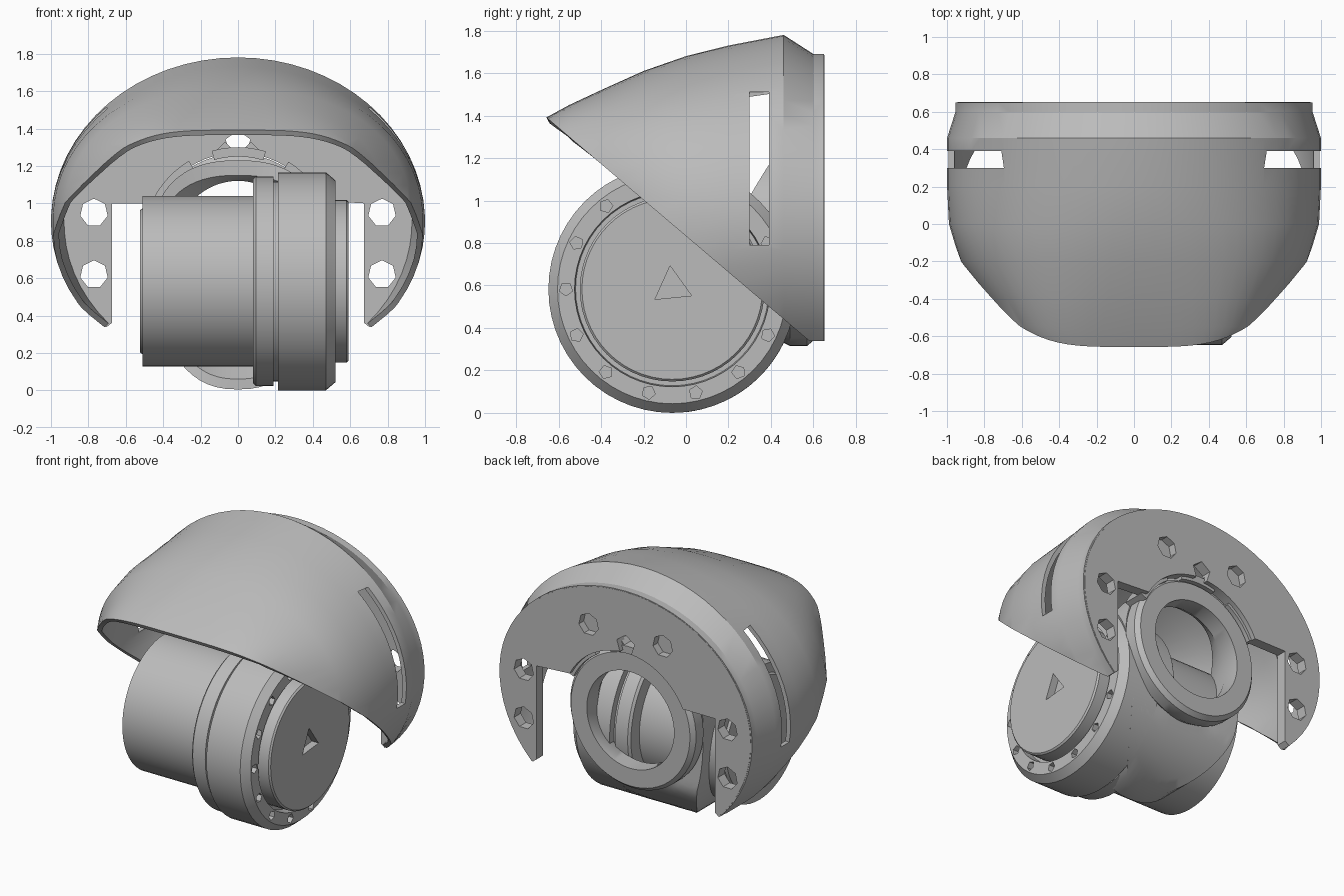
import bpy, bmesh, math
from math import sin, cos, pi, radians
from mathutils import Matrix, Vector

if "Cube" in bpy.data.objects:
    bpy.data.objects.remove(bpy.data.objects["Cube"], do_unlink=True)

grey = bpy.data.materials.new("plain_grey")
grey.use_nodes = True
grey.diffuse_color = (0.5, 0.5, 0.5, 1)
grey.node_tree.nodes["Principled BSDF"].inputs["Base Color"].default_value = (0.5, 0.5, 0.5, 1)


def activate(ob):
    bpy.ops.object.select_all(action="DESELECT")
    ob.select_set(True)
    bpy.context.view_layer.objects.active = ob


def finish(name, bm, fix=True, angle=30):
    if fix:
        bmesh.ops.recalc_face_normals(bm, faces=bm.faces)
    mesh = bpy.data.meshes.new(name)
    bm.to_mesh(mesh)
    bm.free()
    mesh.materials.append(grey)
    ob = bpy.data.objects.new(name, mesh)
    bpy.context.collection.objects.link(ob)
    activate(ob)
    bpy.ops.object.shade_smooth_by_angle(angle=radians(angle))
    return ob


def skin(bm, rings, closed=True, wrap=False):
    """Join successive rings of points with quads."""
    vs = [[bm.verts.new(p) for p in r] for r in rings]
    n = len(vs[0])
    for i in range(len(vs) if wrap else len(vs) - 1):
        a, b = vs[i], vs[(i + 1) % len(vs)]
        for j in range(n if closed else n - 1):
            k = (j + 1) % n
            bm.faces.new((a[j], b[j], b[k], a[k]))
    return vs


def lathe_x(name, profile, cy, cz, seg=56):
    """Turn (x, radius) points about an axis along x, with end caps."""
    bm = bmesh.new()
    rings = [[(x, cy + r * cos(2 * pi * k / seg), cz + r * sin(2 * pi * k / seg))
              for k in range(seg)] for x, r in profile]
    vs = skin(bm, rings)
    bm.faces.new(vs[0])
    bm.faces.new(vs[-1])
    return finish(name, bm)


def peg(bm, pos, axis, r, depth, seg=7, spin=0.0):
    rot = Vector(axis).to_track_quat("Z", "Y").to_matrix().to_4x4()
    bmesh.ops.create_cone(bm, cap_ends=True, segments=seg, radius1=r, radius2=r, depth=depth,
                          matrix=Matrix.Translation(pos) @ rot @ Matrix.Rotation(spin, 4, "Z"))


def box(bm, pos, size):
    bmesh.ops.create_cube(bm, size=1, matrix=Matrix.Translation(pos) @ Matrix.Diagonal((*size, 1)))


def cut(ob, bm):
    """Subtract the cutter mesh, apply all modifiers and restore sharp edges."""
    cutter = finish("cutter", bm)
    mod = ob.modifiers.new("cut", "BOOLEAN")
    mod.operation = "DIFFERENCE"
    mod.solver = "EXACT"
    mod.object = cutter
    activate(ob)
    for m in list(ob.modifiers):
        bpy.ops.object.modifier_apply(modifier=m.name)
    bpy.data.objects.remove(cutter, do_unlink=True)
    bpy.ops.object.shade_smooth_by_angle(angle=radians(25))


def oval(t, rx, up, down, n):
    """Point of an oval, squarer for larger n, with its own upper and lower heights."""
    c, s = cos(t), sin(t)
    x = rx * math.copysign(abs(c) ** (2 / n), c)
    return x, (up if s > 0 else down) * math.copysign(abs(s) ** (2 / n), s)


ARC = [radians(-42 + 264 * j / 48) for j in range(49)]
HOOD_Z = 0.9


def section(y, rx, rz, n):
    """Horseshoe section of the hood."""
    return [(x, y, HOOD_Z + z) for x, z in (oval(a, rx, rz, 0.84, n) for a in ARC)]


# hood: lofted shell trimmed by a sloping plane
bm = bmesh.new()
stations = [(-0.66, 0.59, 0.49, 3.8), (-0.55, 0.69, 0.55, 3.3), (-0.4, 0.79, 0.62, 2.7),
            (-0.2, 0.93, 0.71, 2.3), (0, 0.99, 0.78, 2.1), (0.2, 1, 0.83, 2),
            (0.46, 1, 0.88, 2), (0.6, 0.955, 0.79, 2), (0.65, 0.955, 0.79, 2)]
skin(bm, [section(*s) for s in stations], closed=False)
bmesh.ops.bisect_plane(bm, geom=bm.verts[:] + bm.edges[:] + bm.faces[:], dist=1e-5,
                       plane_co=(0, -0.65, 1.385), plane_no=(0, -0.85, -1), clear_outer=True)
hood = finish("hood", bm, fix=False)
shell = hood.modifiers.new("shell", "SOLIDIFY")
shell.thickness = 0.03
shell.offset = -1

# side slits in the hood
bm = bmesh.new()
for side in (-1, 1):
    box(bm, (side * 0.95, 0.345, 1.15), (0.55, 0.09, 0.72))
cut(hood, bm)

# back plate: horseshoe with a stepped, round-topped opening
NECK_Z = 0.79
outline = [(x * 0.99, z) for x, y, z in section(0, 0.955, 0.785, 2)]
outline += [(-0.675, 0.36), (-0.675, 1.0)]
outline += [(0.48 * cos(radians(a)), NECK_Z + 0.48 * sin(radians(a))) for a in range(154, 25, -6)]
outline += [(0.675, 1.0), (0.675, 0.36)]
bm = bmesh.new()
vs = skin(bm, [[(x, y, z) for x, z in outline] for y in (0.58, 0.652)])
for ring in vs:
    bm.faces.new(ring)
plate = finish("back_plate", bm)

# through holes in the legs and notch, blind holes above
bm = bmesh.new()
for side in (-1, 1):
    for x, z, y in ((0.77, 0.95, 0.62), (0.77, 0.62, 0.62), (0.28, 1.39, 0.75)):
        peg(bm, (side * x, y, z), (0, 1, 0), 0.075, 0.3)
peg(bm, (0, 0.62, 1.32), (0, 1, 0), 0.07, 0.3, 5)
cut(plate, bm)

# neck: hollow housing, its lower back following the drum, with a round flange behind
CY, CZ, DRUM_R = -0.065, 0.583, 0.583
FLANGE_R, BORE_R = 0.475, 0.33
TURN = [2 * pi * k / 64 for k in range(64)]


def neck_ring(place, rx, up, down, n=2.0):
    """Ring whose depth is given by a rule place(t, z)."""
    pts = []
    for t in TURN:
        x, z = oval(t, rx, up, down, n)
        pts.append((x, place(t, NECK_Z + z), NECK_Z + z))
    return pts


def on_drum(t, z):
    if sin(t) > 0:
        return 0.47
    return min(0.47, CY + math.sqrt(max(0, DRUM_R ** 2 - (z - CZ) ** 2)))


def slanted(t, z):
    return 0.19 + 0.24 * sin(t)


def at(y):
    return lambda t, z: y


bm = bmesh.new()
rings = [neck_ring(slanted, 0.46, 0.44, 0.785, 2.4)]
for k in range(7):
    f = k / 6
    rings.append(neck_ring(on_drum, 0.46, 0.44, 0.785 + (0.46 - 0.785) * f, 2.4 - 0.4 * f))
for y, r in ((0.49, FLANGE_R), (0.57, FLANGE_R), (0.6, FLANGE_R - 0.025),
             (0.6, BORE_R), (0.48, BORE_R)):
    rings.append(neck_ring(at(y), r, r, r))
rings.append(neck_ring(slanted, 0.42, 0.36, 0.73, 2.4))
skin(bm, rings, wrap=True)
bmesh.ops.remove_doubles(bm, verts=bm.verts, dist=0.0005)
finish("neck_housing", bm, angle=35)

# clamp segments over the neck flange
bm = bmesh.new()
for start in (25, 73, 121):
    rings = []
    for k in range(7):
        a = radians(start + k * 5.5)
        rings.append([(r * cos(a), y, NECK_Z + r * sin(a))
                      for r, y in ((0.46, 0.47), (0.51, 0.47), (0.51, 0.62), (0.46, 0.62))])
    vs = skin(bm, rings)
    bm.faces.new(vs[0])
    bm.faces.new(vs[-1])
finish("neck_clamp", bm)

# clamp lugs at the top
bm = bmesh.new()
for side in (-1, 1):
    peg(bm, (side * 0.07, 0.55, 1.29), (0, 1, 0), 0.04, 0.12, 4)
finish("clamp_lugs", bm, angle=10)

# barrel
lathe_x("barrel", [(-0.525, 0.38), (-0.51, 0.39), (-0.51, 0.455), (0.12, 0.455)], CY, CZ)

# housing drum with groove and chamfered rim
drum = lathe_x("drum", [(0.08, 0.4), (0.08, 0.545), (0.095, 0.56), (0.19, 0.56), (0.19, 0.535),
                        (0.215, 0.535), (0.215, DRUM_R), (0.47, DRUM_R), (0.52, 0.54),
                        (0.52, 0.46), (0.46, 0.455), (0.46, 0.3)], CY, CZ)
bm = bmesh.new()
for k in range(14):
    t = 2 * pi * k / 14
    peg(bm, (0.52, CY + 0.5 * cos(t), CZ + 0.5 * sin(t)), (1, 0, 0), 0.032, 0.1, 5, t)
cut(drum, bm)

# end cap with triangular socket
cap = lathe_x("end_cap", [(0.4, 0.435), (0.58, 0.435), (0.59, 0.425)], CY, CZ)
bm = bmesh.new()
peg(bm, (0.59, CY, CZ + 0.01), (1, 0, 0), 0.1, 0.1, 3, 0.1)
cut(cap, bm)
